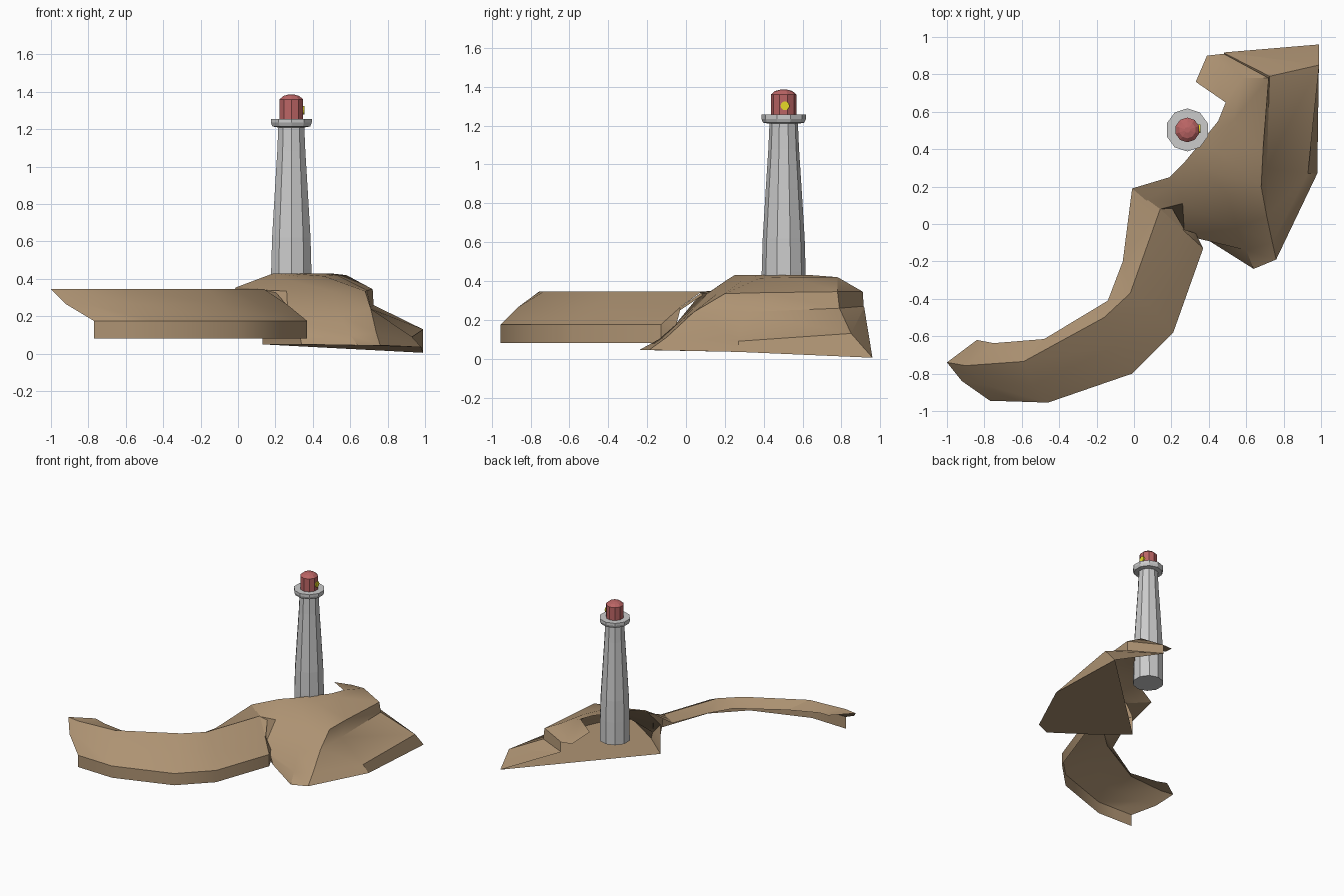
import bpy, bmesh, math
from mathutils import Matrix

if "Cube" in bpy.data.objects:
    bpy.data.objects.remove(bpy.data.objects["Cube"])


def material(name, rgb):
    m = bpy.data.materials.new(name)
    m.diffuse_color = (*rgb, 1)
    m.use_nodes = True
    m.node_tree.nodes["Principled BSDF"].inputs["Base Color"].default_value = m.diffuse_color
    return m


BROWN = material("rock", (0.42, 0.29, 0.17))
RED = material("lantern_red", (0.5, 0.13, 0.13))
YELLOW = material("lamp_yellow", (0.8, 0.7, 0.02))


def finish(name, bm, mat=None, smooth=None):
    me = bpy.data.meshes.new(name)
    bm.to_mesh(me)
    bm.free()
    ob = bpy.data.objects.new(name, me)
    bpy.context.collection.objects.link(ob)
    if mat:
        me.materials.append(mat)
    if smooth:
        bpy.ops.object.select_all(action='DESELECT')
        ob.select_set(True)
        bpy.context.view_layer.objects.active = ob
        bpy.ops.object.shade_smooth_by_angle(angle=math.radians(smooth))
    return ob


def skin(name, rows, floor=0):
    """Skin a sheet of rock between contour rows running left to right."""
    bm = bmesh.new()
    g = [[bm.verts.new(p) for p in row] for row in rows]
    for a, b in zip(g, g[1:]):
        for i in range(len(a) - 1):
            bm.faces.new((a[i], b[i], b[i + 1], a[i + 1]))
    if floor:
        bm.faces.new(g[-1][:floor][::-1])
    return finish(name, bm, BROWN, 32)


def lathe(name, profile, sides, mat=None, x=0.285, y=0.503):
    """Faceted turned solid from (radius, z) pairs listed bottom to top."""
    bm = bmesh.new()
    rings = []
    for r, z in profile:
        ang = [math.pi / 2 + math.tau * i / sides for i in range(sides)]
        rings.append([bm.verts.new((x + r * math.cos(a), y + r * math.sin(a), z)) for a in ang])
    for a, b in zip(rings, rings[1:]):
        for i in range(sides):
            j = (i + 1) % sides
            bm.faces.new((a[i], a[j], b[j], b[i]))
    bm.faces.new(rings[0][::-1])
    bm.faces.new(rings[-1])
    return finish(name, bm, mat)


# Headland: open inner edge, brow, rim, lip, shelf and base contours
skin("headland", [
    [(-.01, .19, .355), (.19, .25, .43), (.27, .33, .43), (.36, .44, .43),
     (.45, .55, .43), (.49, .65, .43), (.33, .76, .41)],
    [(.06, .13, .35), (.22, .21, .405), (.35, .30, .41), (.46, .38, .415),
     (.53, .55, .42), (.58, .78, .42), (.39, .90, .35)],
    [(.14, .08, .34), (.26, .11, .335), (.50, .16, .335), (.68, .20, .335),
     (.69, .40, .34), (.72, .78, .345), (.48, .91, .345)],
    [(.13, .14, .20), (.27, -.06, .17), (.55, -.02, .20), (.71, .04, .24),
     (.71, .30, .24), (.725, .79, .26), (.48, .915, .27)],
    [(.13, .14, .10), (.33, -.045, .10), (.60, -.14, .10), (.74, -.10, .11),
     (.93, .27, .09), (.99, .85, .13), (.485, .917, .266)],
    [(.13, .14, .05), (.34, -.04, .05), (.64, -.24, .045), (.76, -.19, .045),
     (.98, .27, .035), (.99, .96, .005), (.49, .918, .262)],
], floor=6)

# Curved spur: inner edge, ridge, mid slope, then a low vertical skirt
inner = [(-.84, -.62, .33), (-.75, -.637, .32), (-.48, -.615, .28),
         (-.14, -.41, .28), (-.06, -.20, .30), (-.01, .19, .355)]
ridge = [(-1, -.74), (-.90, -.757), (-.59, -.735), (-.16, -.50), (-.02, -.37), (.14, .08)]
slope = [(-.92, -.84), (-.80, -.86), (-.54, -.865), (-.09, -.65), (.11, -.46), (.26, -.03)]
foot = [(-.77, -.945), (-.61, -.95), (-.46, -.955), (-.01, -.80), (.21, -.58), (.37, -.13)]
skin("spur", [inner] + [[(x, y, z) for x, y in row] for row, z in
                        ((ridge, .345), (slope, .265), (foot, .175), (foot, .08))])

# Return face tucking the end of the spur into the headland
skin("spur_end", [[(.14, .08, .34), (.20, .09, .33)], [(.26, -.03, .265), (.27, -.03, .25)],
                  [(.37, -.13, .175), (.33, -.05, .175)], [(.37, -.13, .08), (.33, -.05, .08)]])

# Lighthouse tower, gallery and lantern
lathe("tower", [(.115, .27), (.113, .45), (.108, .62), (.092, .88), (.079, 1.08), (.073, 1.215)], 10)
lathe("gallery", [(.075, 1.21), (.106, 1.215), (.115, 1.235), (.115, 1.256)], 10)
lathe("lantern", [(.066, 1.25), (.066, 1.36), (.045, 1.378), (.015, 1.386)], 10, RED)

# Round lamp on the right side of the lantern
bm = bmesh.new()
bmesh.ops.create_cone(bm, cap_ends=True, segments=12, radius1=.023, radius2=.023, depth=.02,
                      matrix=Matrix.Translation((.345, .51, 1.302)) @ Matrix.Rotation(math.pi / 2, 4, 'Y'))
finish("lamp", bm, YELLOW)
